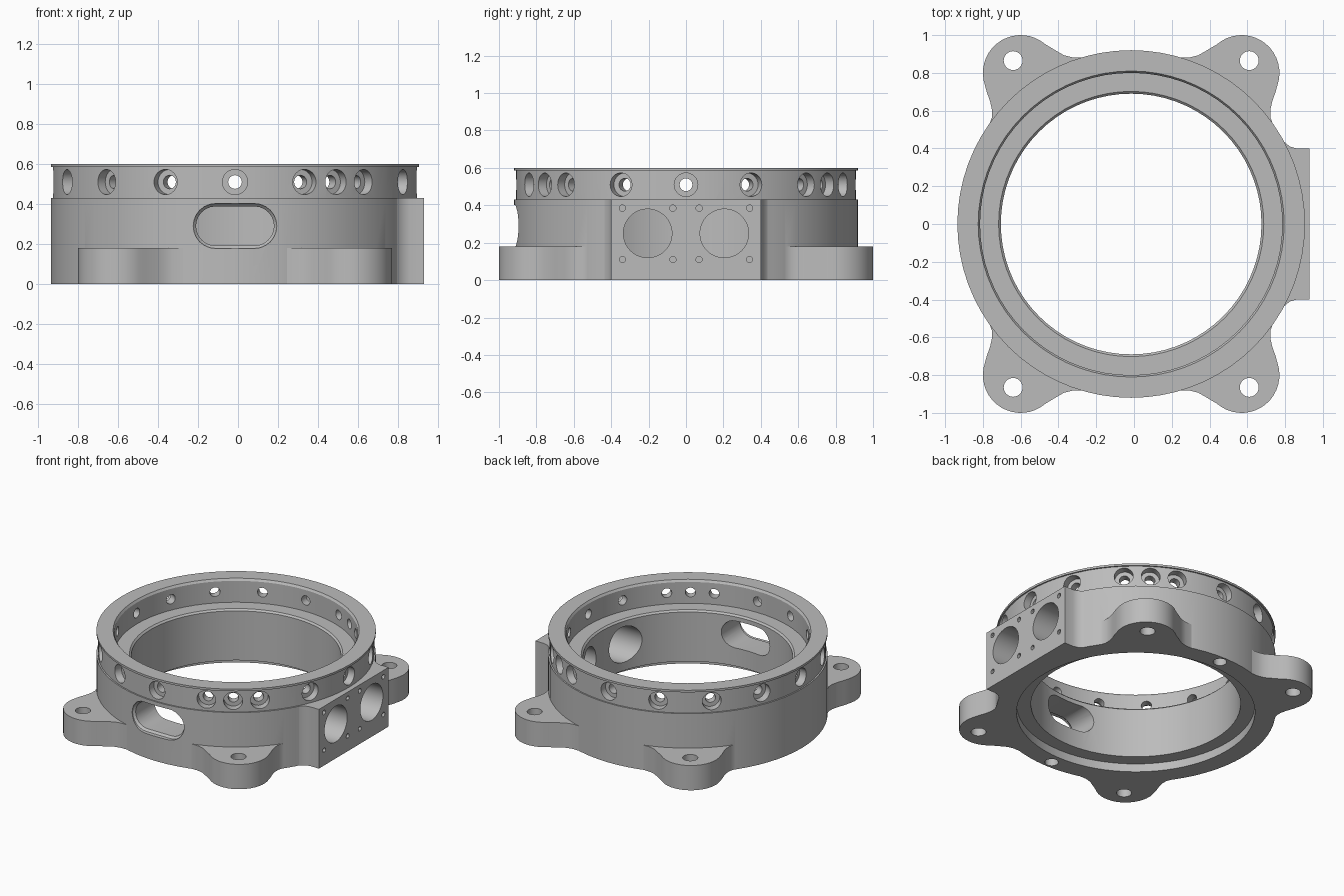
import bpy, bmesh
from math import cos, sin, pi, radians
from mathutils import Matrix, Vector

if "Cube" in bpy.data.objects:
    bpy.data.objects.remove(bpy.data.objects["Cube"], do_unlink=True)

grey = bpy.data.materials.new("machined_grey")
grey.use_nodes = True
grey.diffuse_color = (0.5, 0.5, 0.5, 1)
grey.node_tree.nodes["Principled BSDF"].inputs["Base Color"].default_value = (0.5, 0.5, 0.5, 1)


def loft(bm, rings, matrix=Matrix()):
    """Skin equal-length rings of points and cap both ends."""
    loops = [[bm.verts.new(matrix @ Vector(p)) for p in ring] for ring in rings]
    n = len(loops[0])
    for low, high in zip(loops, loops[1:]):
        for i in range(n):
            j = (i + 1) % n
            bm.faces.new((low[i], low[j], high[j], high[i]))
    bm.faces.new(loops[0][::-1])
    bm.faces.new(loops[-1])


def lathe(bm, profile, sides, matrix=Matrix()):
    angles = [2 * pi * i / sides for i in range(sides)]
    loft(bm, [[(r * cos(a), r * sin(a), z) for a in angles] for r, z in profile], matrix)


def prism(bm, outline, z0, z1, matrix=Matrix()):
    loft(bm, [[(x, y, z) for x, y in outline] for z in (z0, z1)], matrix)


def make(name, bm):
    bmesh.ops.recalc_face_normals(bm, faces=bm.faces)
    mesh = bpy.data.meshes.new(name)
    bm.to_mesh(mesh)
    bm.free()
    mesh.materials.append(grey)
    obj = bpy.data.objects.new(name, mesh)
    bpy.context.collection.objects.link(obj)
    return obj


def combine(target, other, operation):
    mod = target.modifiers.new(operation.lower(), 'BOOLEAN')
    mod.operation, mod.solver, mod.object = operation, 'EXACT', other
    bpy.context.view_layer.objects.active = target
    bpy.ops.object.modifier_apply(modifier=mod.name)
    bpy.data.objects.remove(other, do_unlink=True)


# Solid round body with recessed upper band and thin lip
bm = bmesh.new()
lathe(bm, [(.92, 0), (.92, .43), (.91, .43), (.91, .585), (.92, .585), (.92, .6)], 72)
housing = make("ring_housing", bm)

# Four mounting lugs with flared roots
arc = [radians(-12 + 143 * i / 16) for i in range(17)]
lug = [(.5, .68), (.75, .53), (.737, .565), (.737, .605), (.747, .65), (.765, .7)]
lug += [(.585 + .2 * cos(a), .8 + .2 * sin(a)) for a in arc]
lug += [(.39, .913), (.355, .893), (.31, .882), (.26, .882)]
corners = [(sx, sy) for sx in (1, -1) for sy in (1, -1)]
bm = bmesh.new()
for sx, sy in corners:
    prism(bm, lug, 0, .18, Matrix.Diagonal((sx, sy, 1, 1)))
combine(housing, make("mounting_lugs", bm), 'UNION')

# Flat side block blending into the ring
half = [(.945, .4), (.875, .4), (.84, .41), (.81, .435), (.785, .47), (.735, .55), (.6, .53)]
bm = bmesh.new()
prism(bm, half + [(x, -y) for x, y in half[::-1]], 0, .43)
combine(housing, make("side_block", bm), 'UNION')

# Stepped central bore
bm = bmesh.new()
lathe(bm, [(.785, -.1), (.785, .06), (.69, .06), (.69, .418), (.702, .43),
           (.8, .43), (.8, .585), (.81, .6), (.81, .7)], 72)
combine(housing, make("bore_cutter", bm), 'DIFFERENCE')

bm = bmesh.new()
# Counterbored radial holes around the upper band
along_x = Matrix.Rotation(pi / 2, 4, 'Y')
for angle in [i * 22.5 for i in range(16)] + [56.25, -56.25]:
    m = Matrix.Translation((0, 0, .51)) @ Matrix.Rotation(radians(angle), 4, 'Z') @ along_x
    lathe(bm, [(.034, .7), (.034, .855), (.063, .855), (.063, 1)], 24, m)

# Lug holes and blind holes in the underside
for sx, sy in corners:
    lathe(bm, [(.05, -.1), (.05, .3)], 24, Matrix.Translation((sx * .625, sy * .865, 0)))
for sy in (1, -1):
    lathe(bm, [(.045, -.1), (.045, .12)], 24, Matrix.Translation((0, sy * .862, 0)))

# Two side ports, each with four screw holes
for side in (1, -1):
    lathe(bm, [(.13, .5), (.13, 1.1)], 40, Matrix.Translation((0, side * .205, .25)) @ along_x)
    for y in (.07, .34):
        for z in (.11, .385):
            lathe(bm, [(.017, .87), (.017, 1.1)], 12,
                  Matrix.Translation((0, side * y, z)) @ along_x)


# Front slot with a stepped edge
def slot_ring(r, y):
    ring = []
    for cx, start in ((.097, -90), (-.097, 90)):
        for i in range(13):
            a = radians(start + 15 * i)
            ring.append((cx + r * cos(a), y, .29 + r * sin(a)))
    return ring


loft(bm, [slot_ring(.112, -1.1), slot_ring(.112, -.89), slot_ring(.098, -.875), slot_ring(.098, -.55)])
combine(housing, make("hole_cutter", bm), 'DIFFERENCE')

# Offset for the overall centre, then smooth the curved walls
housing.data.transform(Matrix.Translation((-.015, 0, 0)))
bpy.ops.object.select_all(action='DESELECT')
housing.select_set(True)
bpy.context.view_layer.objects.active = housing
bpy.ops.object.shade_smooth_by_angle(angle=radians(30))
